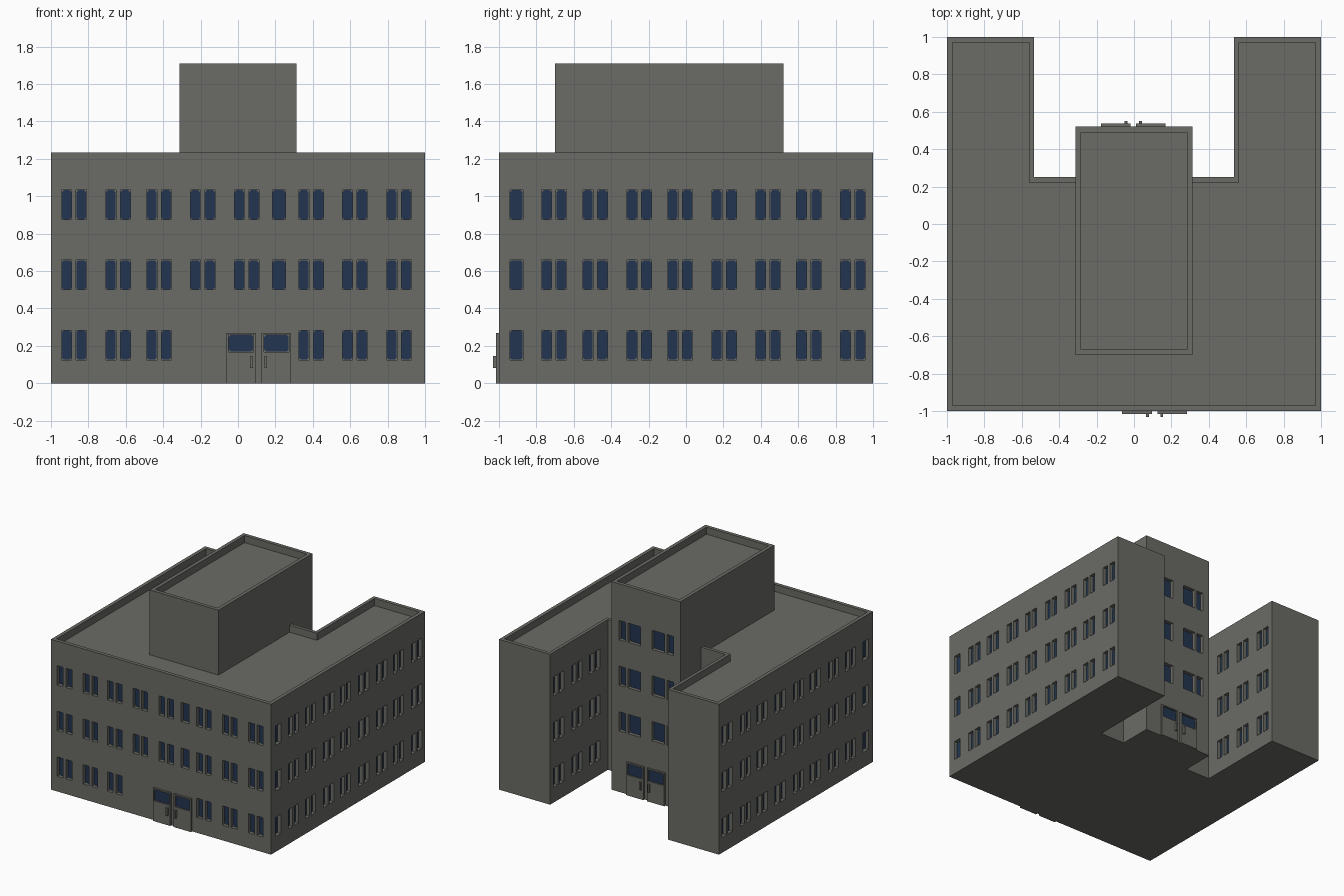
import bpy, bmesh
from mathutils import Vector

if "Cube" in bpy.data.objects:
    bpy.data.objects.remove(bpy.data.objects["Cube"])


def material(name, rgb):
    m = bpy.data.materials.new(name)
    m.diffuse_color = (*rgb, 1)
    m.use_nodes = True
    m.node_tree.nodes["Principled BSDF"].inputs["Base Color"].default_value = m.diffuse_color
    return m


WALL = material("wall_grey", (0.145, 0.145, 0.132))
GLASS = material("glass_blue", (0.016, 0.036, 0.08))


def prism(bm, pts, offset):
    """Closed solid from a planar loop, pushed along an offset vector."""
    a = [bm.verts.new(p) for p in pts]
    b = [bm.verts.new(p + offset) for p in pts]
    bm.faces.new(a)
    bm.faces.new(b[::-1])
    for i in range(len(a)):
        j = (i + 1) % len(a)
        bm.faces.new((a[j], a[i], b[i], b[j]))


def plan(bm, outline, z0, z1):
    prism(bm, [Vector((x, y, z0)) for x, y in outline], Vector((0, 0, z1 - z0)))


def plate(bm, wall, u0, u1, z0, z1, d0, d1, c=0):
    """Plate on a wall from depth d0 to d1 (outward positive), corners cut by c."""
    origin, along, normal = wall
    loop = [(u0, z0), (u1, z0), (u1, z1), (u0, z1)]
    if c:
        loop = [(u0 + c, z0), (u1 - c, z0), (u1, z0 + c), (u1, z1 - c),
                (u1 - c, z1), (u0 + c, z1), (u0, z1 - c), (u0, z0 + c)]
    prism(bm, [origin + along * u + Vector((0, 0, z)) + normal * d0 for u, z in loop],
          normal * (d1 - d0))


def finish(bm, name, mat):
    bmesh.ops.recalc_face_normals(bm, faces=bm.faces[:])
    me = bpy.data.meshes.new(name)
    bm.to_mesh(me)
    bm.free()
    me.materials.append(mat)
    ob = bpy.data.objects.new(name, me)
    bpy.context.collection.objects.link(ob)
    return ob


def cut(ob, bm, name):
    cutter = finish(bm, name, WALL)
    cutter.hide_render = True
    mod = ob.modifiers.new("cut", 'BOOLEAN')
    mod.operation = 'DIFFERENCE'
    mod.solver = 'EXACT'
    mod.object = cutter
    bpy.context.view_layer.objects.active = ob
    bpy.ops.object.modifier_apply(modifier=mod.name)
    bpy.data.objects.remove(cutter)


X, Y = Vector((1, 0, 0)), Vector((0, 1, 0))
FRONT = (Y * -1, X, -Y)
BACK = (Y * 0.52, X, Y)
SIDES = [(X, Y, X), (-X, Y, -X)]
INNER = [(X * 0.535, Y, -X), (X * -0.535, Y, X)]
FLOORS = [0.204, 0.579, 0.954]
DEPTH = 0.03

# U-shaped block and tower
body = bmesh.new()
plan(body, [(-1, -1), (1, -1), (1, 1), (0.535, 1), (0.535, 0.25),
            (-0.535, 0.25), (-0.535, 1), (-1, 1)], 0, 1.235)
block = finish(body, "main_block", WALL)
body = bmesh.new()
plan(body, [(-0.313, -0.70), (0.313, -0.70), (0.313, 0.52), (-0.313, 0.52)], 0, 1.71)
tower = finish(body, "tower", WALL)

# roof recesses leave the parapets standing
block_cut, tower_cut, panes = bmesh.new(), bmesh.new(), bmesh.new()
plan(block_cut, [(-0.97, -0.97), (0.97, -0.97), (0.97, 0.97), (0.562, 0.97), (0.562, 0.223),
                 (-0.562, 0.223), (-0.562, 0.97), (-0.97, 0.97)], 1.177, 1.3)
plan(tower_cut, [(-0.283, -0.67), (0.283, -0.67), (0.283, 0.49), (-0.283, 0.49)], 1.652, 1.8)


def window(bm, wall, u, z, w=0.054):
    h = 0.079
    plate(bm, wall, u - w / 2, u + w / 2, z - h, z + h, -DEPTH, 0.02)
    e = 0.001
    plate(panes, wall, u - w / 2 + e, u + w / 2 - e, z - h + e, z + h - e,
          -DEPTH - 0.003, -DEPTH + 0.002, 0.011)


def pair(bm, wall, u, z):
    window(bm, wall, u - 0.039, z)
    window(bm, wall, u + 0.039, z)


# front windows, leaving room for the entrance on the ground floor
for i, z in enumerate(FLOORS):
    for u in (-0.877, -0.641, -0.422, -0.189, 0.046, 0.391, 0.624, 0.861):
        if i > 0 or not -0.3 < u < 0.3:
            pair(block_cut, FRONT, u, z)
    if i > 0:
        window(block_cut, FRONT, 0.219, z, 0.07)

# outer side walls and inner courtyard walls
for z in FLOORS:
    for wall in SIDES:
        window(block_cut, wall, -0.907, z, 0.07)
        for u in (-0.706, -0.486, -0.25, -0.032, 0.204, 0.438, 0.657, 0.892):
            pair(block_cut, wall, u, z)
    for wall in INNER:
        for u in (0.42, 0.65, 0.888):
            pair(block_cut, wall, u, z)

# tower rear windows
for z in FLOORS[1:] + [1.329]:
    for u, w in ((0.215, 0.06), (0.107, 0.115), (-0.112, 0.115), (-0.22, 0.06)):
        window(tower_cut, BACK, u, z, w)

cut(block, block_cut, "block_cutter")
cut(tower, tower_cut, "tower_cutter")

# double doors with glazed tops and pull handles
for name, wall, mid in (("front_doors", FRONT, 0.110), ("rear_doors", BACK, -0.004)):
    leaf, hole, handle = bmesh.new(), bmesh.new(), bmesh.new()
    for s in (-1, 1):
        def span(a, b):
            return sorted((mid + s * a, mid + s * b))
        plate(leaf, wall, *span(0.015, 0.173), 0, 0.27, -0.01, 0.016)
        plate(hole, wall, *span(0.028, 0.162), 0.168, 0.26, 0.003, 0.05)
        plate(panes, wall, *span(0.029, 0.161), 0.169, 0.259, 0.0, 0.006, 0.012)
        plate(handle, wall, *span(0.031, 0.046), 0.082, 0.147, 0.012, 0.032)
    doors = finish(leaf, name, WALL)
    cut(doors, hole, "door_cutter")
    finish(handle, name + "_handles", WALL)

finish(panes, "window_panes", GLASS)
